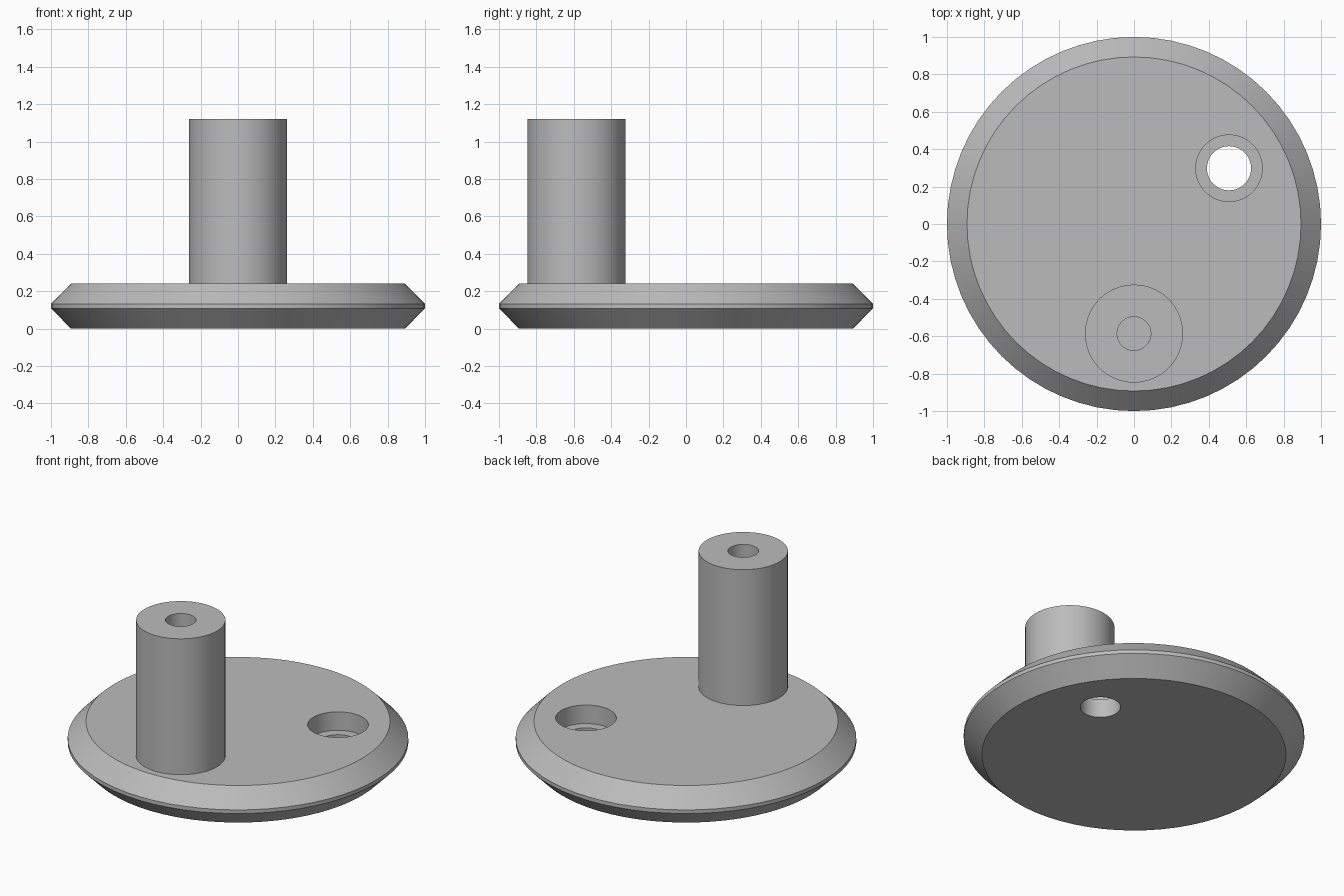
import bpy, bmesh, math

if "Cube" in bpy.data.objects:
    bpy.data.objects.remove(bpy.data.objects["Cube"])

grey = bpy.data.materials.new("plain grey")
grey.diffuse_color = (0.5, 0.5, 0.5, 1)
grey.use_nodes = True
grey.node_tree.nodes["Principled BSDF"].inputs["Base Color"].default_value = grey.diffuse_color


def lathe(name, profile, centre=(0, 0), segments=64, closed=False):
    """Spin an (r, z) profile around a vertical axis."""
    bm = bmesh.new()
    verts = [bm.verts.new((r, 0, z)) for r, z in profile]
    pairs = list(zip(verts, verts[1:]))
    edges = [bm.edges.new(p) for p in pairs]
    bmesh.ops.spin(bm, geom=verts + edges, cent=(0, 0, 0), axis=(0, 0, 1),
                   angle=math.tau, steps=segments, use_duplicate=False)
    bmesh.ops.remove_doubles(bm, verts=bm.verts, dist=1e-5)
    if closed:
        # flat caps over the two end rings
        bmesh.ops.holes_fill(bm, edges=[e for e in bm.edges if e.is_boundary], sides=0)
    bmesh.ops.recalc_face_normals(bm, faces=bm.faces)
    mesh = bpy.data.meshes.new(name)
    bm.to_mesh(mesh)
    bm.free()
    mesh.materials.append(grey)
    obj = bpy.data.objects.new(name, mesh)
    obj.location = (centre[0], centre[1], 0)
    bpy.context.collection.objects.link(obj)
    return obj


def smooth(obj):
    bpy.ops.object.select_all(action='DESELECT')
    obj.select_set(True)
    bpy.context.view_layer.objects.active = obj
    bpy.ops.object.shade_smooth_by_angle(angle=math.radians(30))


# Base disc with chamfered rims and a narrow band at mid height
disc = lathe("base_disc", [(0.893, 0), (1, 0.108), (1, 0.132), (0.893, 0.24)], closed=True)

# Stepped cutter: through hole with a wider counterbore above it
cutter = lathe("counterbore_cutter",
               [(0.118, -0.1), (0.118, 0.12), (0.178, 0.12), (0.178, 0.4)],
               centre=(0.508, 0.298), closed=True)
cutter.hide_render = True
cutter.hide_viewport = False

cut = disc.modifiers.new("counterbore", 'BOOLEAN')
cut.operation = 'DIFFERENCE'
cut.solver = 'EXACT'
cut.object = cutter
bpy.context.view_layer.objects.active = disc
bpy.ops.object.modifier_apply(modifier=cut.name)
bpy.data.objects.remove(cutter, do_unlink=True)

# Upright post with a bore, standing on the disc
post = lathe("bored_post", [(0.262, 0.24), (0.262, 1.12), (0.09, 1.12), (0.09, 0.24)],
             centre=(0, -0.586))

for part in (disc, post):
    smooth(part)
